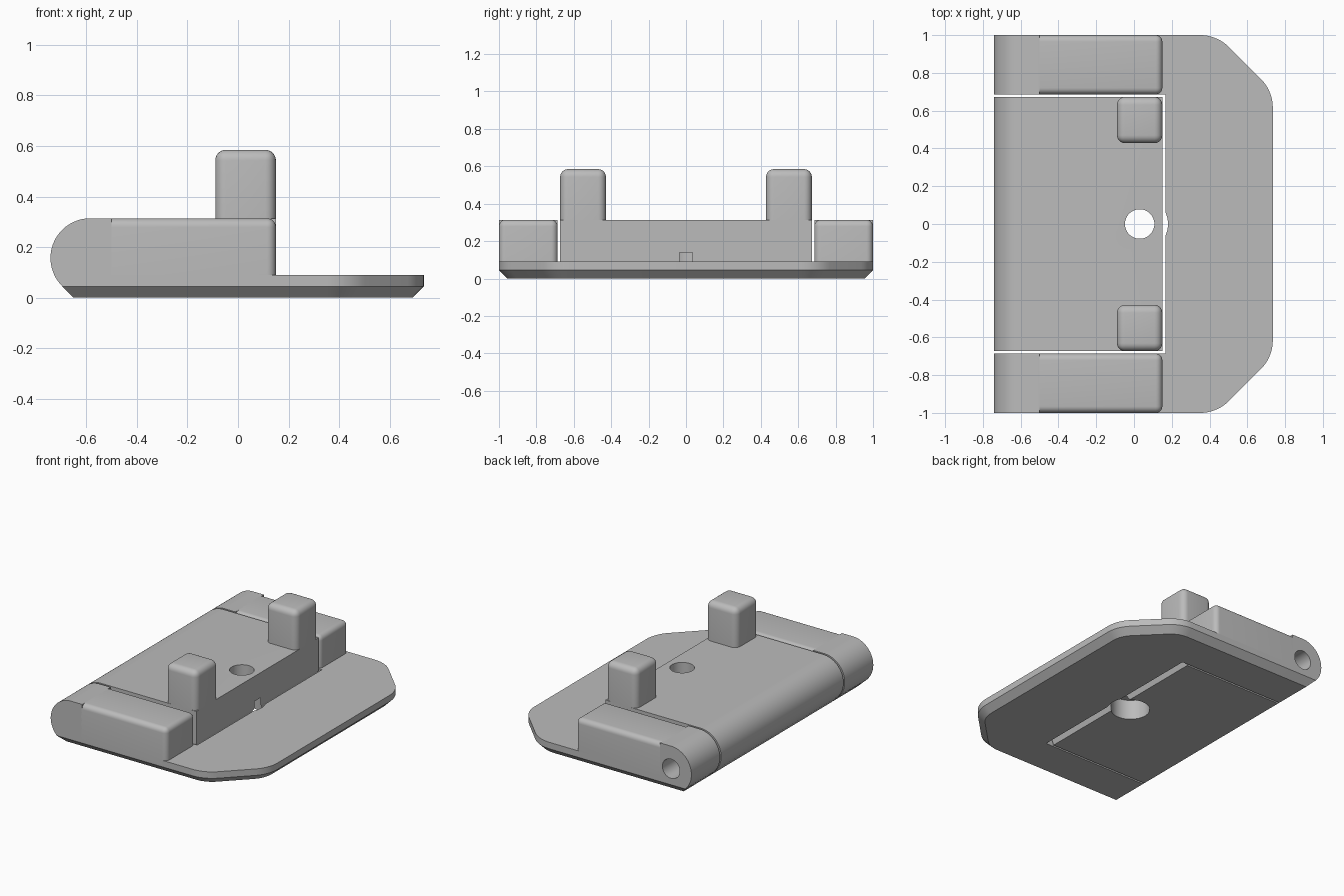
import bpy
import bmesh
from math import cos, sin, radians
from mathutils import Matrix, Vector

cube = bpy.data.objects.get("Cube")
if cube:
    bpy.data.objects.remove(cube, do_unlink=True)

grey = bpy.data.materials.new("plain_grey")
grey.use_nodes = True
COLOUR = (0.5, 0.5, 0.5, 1)
grey.diffuse_color = COLOUR
grey.node_tree.nodes["Principled BSDF"].inputs["Base Color"].default_value = COLOUR

# Shared dimensions
BARREL_R = 0.157
PIN_X = -0.585
STOP_X = 0.15
TOP = 2 * BARREL_R
PLATE_TOP = 0.09
CHAMFER = 0.045
LEAF_Y = 0.673
GAP_Y = 0.686
BORE_X = 0.03


def finish(bm, name):
    bmesh.ops.recalc_face_normals(bm, faces=bm.faces)
    mesh = bpy.data.meshes.new(name)
    bm.to_mesh(mesh)
    bm.free()
    mesh.materials.append(grey)
    obj = bpy.data.objects.new(name, mesh)
    bpy.context.collection.objects.link(obj)
    return obj


def loft(name, rings):
    """Skin a stack of matching rings and cap both ends."""
    bm = bmesh.new()
    loops = [[bm.verts.new(p) for p in ring] for ring in rings]
    for a, b in zip(loops, loops[1:]):
        for i in range(len(a)):
            j = (i + 1) % len(a)
            bm.faces.new((a[i], a[j], b[j], b[i]))
    bm.faces.new(loops[0])
    bm.faces.new(loops[-1])
    return finish(bm, name)


def side_prism(name, profile, y0, y1):
    return loft(name, [[(x, y, z) for x, z in profile] for y in (y0, y1)])


def box(name, low, high, radius=0, keep_back=False):
    """Box with rounded top and upright edges; the bottom stays sharp."""
    low, high = Vector(low), Vector(high)
    bm = bmesh.new()
    bmesh.ops.create_cube(bm, size=1)
    for v in bm.verts:
        v.co = (low + high) / 2 + v.co * (high - low)
    if radius:
        def rounded(e):
            a, b = (v.co for v in e.verts)
            at_bottom = max(a.z, b.z) < low.z + 1e-4
            at_back = max(a.x, b.x) < low.x + 1e-4
            return not at_bottom and not (keep_back and at_back)
        bmesh.ops.bevel(bm, geom=[e for e in bm.edges if rounded(e)], offset=radius,
                        segments=6, profile=0.5, affect="EDGES")
    return finish(bm, name)


def cylinder(name, radius, start, end):
    start, end = Vector(start), Vector(end)
    axis = end - start
    turn = axis.to_track_quat("Z", "Y").to_matrix().to_4x4()
    bm = bmesh.new()
    bmesh.ops.create_cone(bm, cap_ends=True, segments=48, radius1=radius, radius2=radius,
                          depth=axis.length,
                          matrix=Matrix.Translation((start + end) / 2) @ turn)
    return finish(bm, name)


def cut(obj, cutter):
    cutter.hide_render = True
    mod = obj.modifiers.new("cut", "BOOLEAN")
    mod.operation = "DIFFERENCE"
    mod.solver = "EXACT"
    mod.object = cutter
    bpy.context.view_layer.objects.active = obj
    bpy.ops.object.modifier_apply(modifier=mod.name)
    bpy.data.objects.remove(cutter, do_unlink=True)


def smooth(obj):
    bpy.ops.object.select_all(action="DESELECT")
    obj.select_set(True)
    bpy.context.view_layer.objects.active = obj
    bpy.ops.object.shade_smooth_by_angle(angle=radians(20))


def pin_hole():
    return cylinder("pin_cutter", 0.067, (PIN_X, -0.85, BARREL_R), (PIN_X, 1.1, BARREL_R))


# Round hinge end, from the top round to the 45 degree tangent underneath
arc = [(PIN_X + BARREL_R * cos(radians(a)), BARREL_R + BARREL_R * sin(radians(a)))
       for a in range(90, 226, 5)]
tangent_x, tangent_z = arc[-1]


# Base plate: clipped, rounded far corners and a chamfered underside
def plate_ring(inset, z):
    r = 0.217 - inset
    half = [(tangent_x + inset, 1 - inset)]
    for cx, cy, first in ((0.35, 0.783, 90), (0.518, 0.615, 45)):
        for k in range(10):
            a = radians(first - 5 * k)
            half.append((cx + r * cos(a), cy + r * sin(a)))
    return [(x, y, z) for x, y in half + [(x, -y) for x, y in reversed(half)]]


plate = loft("base_plate", [plate_ring(CHAMFER, 0), plate_ring(0, CHAMFER),
                            plate_ring(0, PLATE_TOP)])
cut(plate, box("opening_cutter", (-1, -GAP_Y, -0.1), (0.166, GAP_Y, 0.3)))
cut(plate, cylinder("relief_cutter", 0.15, (BORE_X, 0, -0.1), (BORE_X, 0, 0.3)))
parts = [plate]

# Side blocks and their hinge knuckles
knuckle_profile = arc + [(-0.5, tangent_z), (-0.5, TOP)]
for side, s in (("left", 1), ("right", -1)):
    y0, y1 = sorted((s * GAP_Y, s))
    knuckle = side_prism(side + "_knuckle", knuckle_profile, y0, y1)
    cut(knuckle, pin_hole())
    parts.append(knuckle)
    parts.append(box(side + "_block", (-0.51, y0, 0.06), (STOP_X, y1, TOP), 0.035, True))

# Swinging middle leaf with pin hole, through hole and counterbore
leaf_profile = arc + [(tangent_x + CHAMFER, 0), (STOP_X - 0.035, 0),
                      (STOP_X, PLATE_TOP), (STOP_X, TOP)]
leaf = side_prism("hinged_leaf", leaf_profile, -LEAF_Y, LEAF_Y)
cut(leaf, pin_hole())
cut(leaf, cylinder("bore_cutter", 0.125, (BORE_X, 0, -0.1), (BORE_X, 0, 0.14)))
cut(leaf, cylinder("hole_cutter", 0.078, (BORE_X, 0, 0.1), (BORE_X, 0, 0.5)))
parts.append(leaf)

# Two upright posts on the leaf
for side, s in (("left", 1), ("right", -1)):
    y0, y1 = sorted((s * 0.428, s * LEAF_Y))
    parts.append(box(side + "_post", (-0.09, y0, TOP), (STOP_X, y1, 0.585), 0.042))

for part in parts:
    smooth(part)
